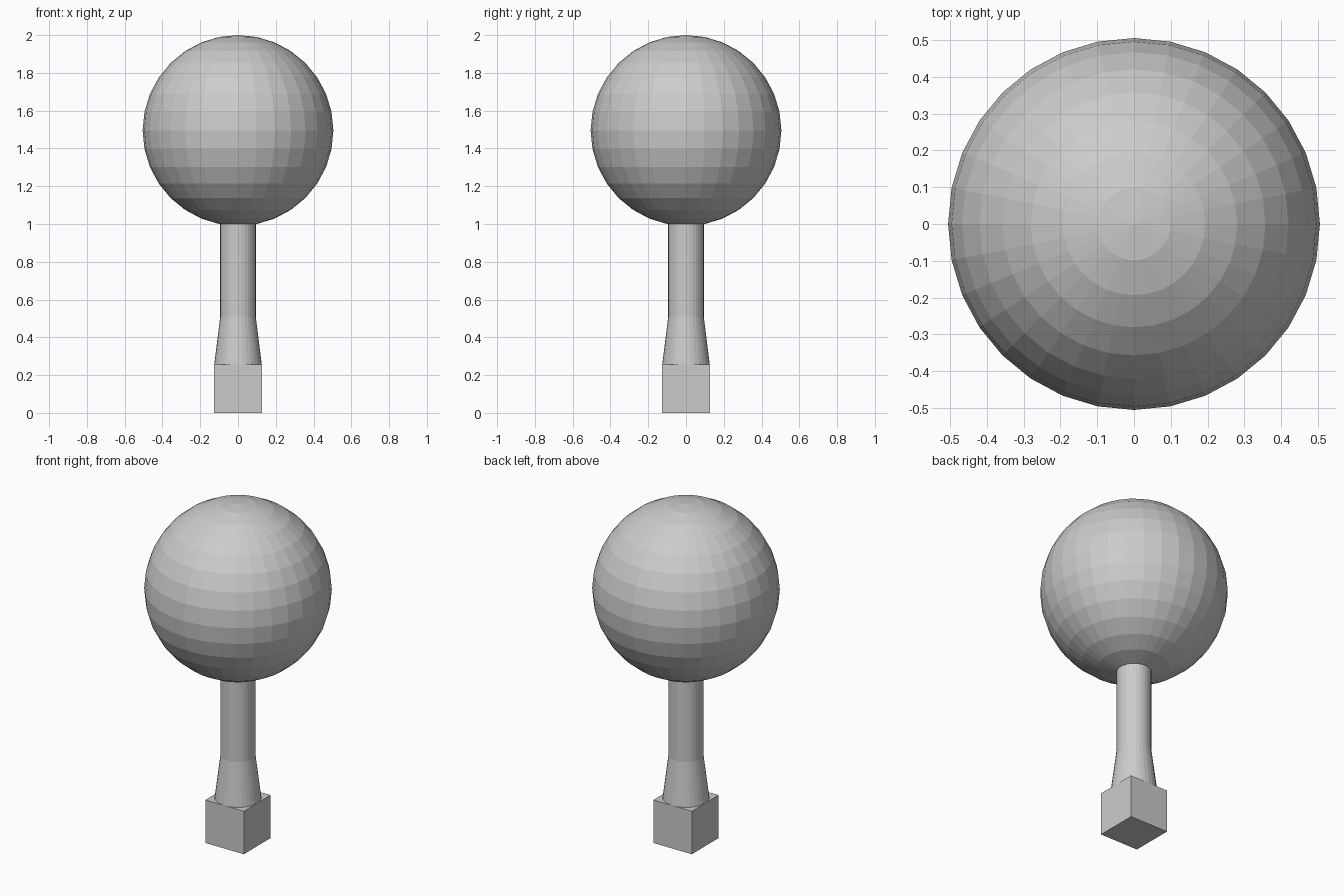
import bpy
import math

if "Cube" in bpy.data.objects:
    bpy.data.objects.remove(bpy.data.objects["Cube"], do_unlink=True)

# Single plain grey
GREY = (0.6, 0.6, 0.6, 1.0)
grey = bpy.data.materials.new("plain_grey")
grey.use_nodes = True
grey.diffuse_color = GREY
grey.node_tree.nodes["Principled BSDF"].inputs["Base Color"].default_value = GREY

SIDES = 32
BASE_TOP = 0.255
TAPER_TOP = 0.51
BALL_RADIUS = 0.505
BALL_Z = 2 - BALL_RADIUS
BASE_HALF = 0.126
STEM_RADIUS = 0.094


def finish(name):
    part = bpy.context.object
    part.name = name
    part.data.name = name
    part.data.materials.append(grey)
    return part


def column(name, bottom, top, r_bottom, r_top):
    bpy.ops.mesh.primitive_cone_add(
        vertices=SIDES, radius1=r_bottom, radius2=r_top,
        depth=top - bottom, location=(0, 0, (bottom + top) / 2))
    return finish(name)


# Square base block
bpy.ops.mesh.primitive_cube_add(size=1, location=(0, 0, BASE_TOP / 2))
base = finish("base_block")
base.scale = (2 * BASE_HALF, 2 * BASE_HALF, BASE_TOP)

# Tapered collar and straight stem
column("tapered_collar", BASE_TOP, TAPER_TOP, BASE_HALF, STEM_RADIUS)
column("stem", TAPER_TOP, 1.0, STEM_RADIUS, STEM_RADIUS)

# Faceted ball on top
bpy.ops.mesh.primitive_uv_sphere_add(
    segments=SIDES, ring_count=SIDES // 2, radius=BALL_RADIUS,
    location=(0, 0, BALL_Z))
finish("ball")
